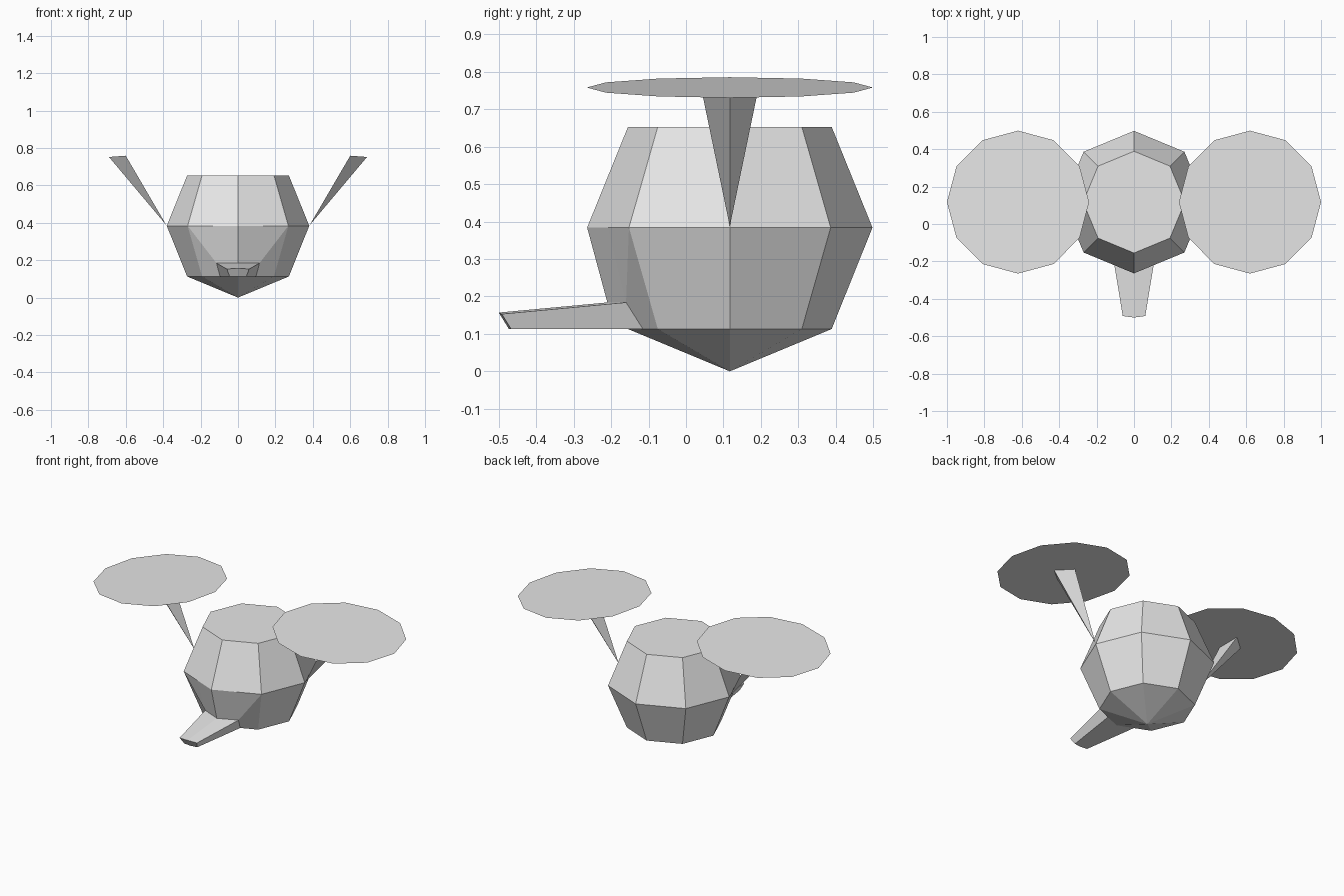
import bpy, bmesh, math

if "Cube" in bpy.data.objects:
    bpy.data.objects.remove(bpy.data.objects["Cube"])

CY = 0.117                      # y of the body axis
TILT = 0.0275 / 0.38            # outward slope of the discs

mat = bpy.data.materials.new("plain grey")
mat.diffuse_color = (0.8, 0.8, 0.8, 1)
mat.use_nodes = True
mat.node_tree.nodes["Principled BSDF"].inputs["Base Color"].default_value = mat.diffuse_color


def make(name, faces, recalc=True):
    """Build a flat-shaded object from faces given as lists of points."""
    bm = bmesh.new()
    for f in faces:
        bm.faces.new([bm.verts.new(p) for p in f])
    bmesh.ops.remove_doubles(bm, verts=bm.verts, dist=0.0005)
    if recalc:
        bmesh.ops.recalc_face_normals(bm, faces=bm.faces)
    me = bpy.data.meshes.new(name)
    bm.to_mesh(me)
    bm.free()
    me.materials.append(mat)
    ob = bpy.data.objects.new(name, me)
    bpy.context.collection.objects.link(ob)
    return ob


def ring(r, z, n=8):
    pts = []
    for k in range(n):
        a = 2 * math.pi * k / n - math.pi / 2
        pts.append((r * math.cos(a), CY + r * math.sin(a), z))
    return pts


def mid(a, b):
    return tuple((p + q) / 2 for p, q in zip(a, b))


# Eight-sided body: flat top, widest in the middle, pointed base
top, belly, low = ring(0.272, 0.653), ring(0.381, 0.384), ring(0.272, 0.113)
tip = (0, CY, 0)
faces = [top]
for k in range(8):
    j = (k + 1) % 8
    faces.append([belly[k], belly[j], top[j], top[k]])
    faces.append([tip, low[j], low[k]])
    if k not in (0, 7):         # the two front faces carry the spout
        faces.append([low[k], low[j], belly[j], belly[k]])

# Front lower panels and the spout drawn out of them, mirrored left and right
root_c, end_c, end_low_c = (0, -0.21, 0.184), (0, -0.5, 0.157), (0, -0.473, 0.113)
for s, k in ((1, 1), (-1, 7)):
    belly_m, low_m = mid(belly[0], belly[k]), mid(low[0], low[k])
    root = (s * 0.115, -0.16, 0.184)
    end = (s * 0.06, -0.492, 0.153)
    end_low = (s * 0.045, -0.467, 0.113)
    faces += [
        [belly[k], belly_m, root],              # outer panel
        [belly[k], root, low_m, low[k]],
        [belly[0], belly_m, root, root_c],      # panel above the spout
        [root_c, root, end, end_c],             # spout top
        [root, low_m, end_low, end],            # spout side
        [low_m, low[0], end_low_c, end_low],    # spout underside
        [end_c, end, end_low, end_low_c],       # spout end
    ]
make("body_with_spout", faces)


def disc_z(x):
    return 0.758 - TILT * (abs(x) - 0.62)


for s, side in ((1, "right"), (-1, "left")):
    # Thin twelve-sided disc sloping outward
    pts = []
    for k in range(12):
        a = math.pi * k / 6
        x = s * 0.62 + 0.38 * math.cos(a)
        pts.append((x, CY + 0.382 * math.sin(a), disc_z(x)))
    make(side + "_disc", [pts], recalc=False)

    # Three-sided arm widening from the body up to the disc
    foot = (s * 0.383, CY, 0.387)
    head = [(s * x, CY + y, disc_z(x) - 0.001)
            for x, y in ((0.69, 0), (0.60, 0.077), (0.60, -0.077))]
    make(side + "_arm", [head] + [[foot, head[i], head[(i + 1) % 3]] for i in range(3)])
